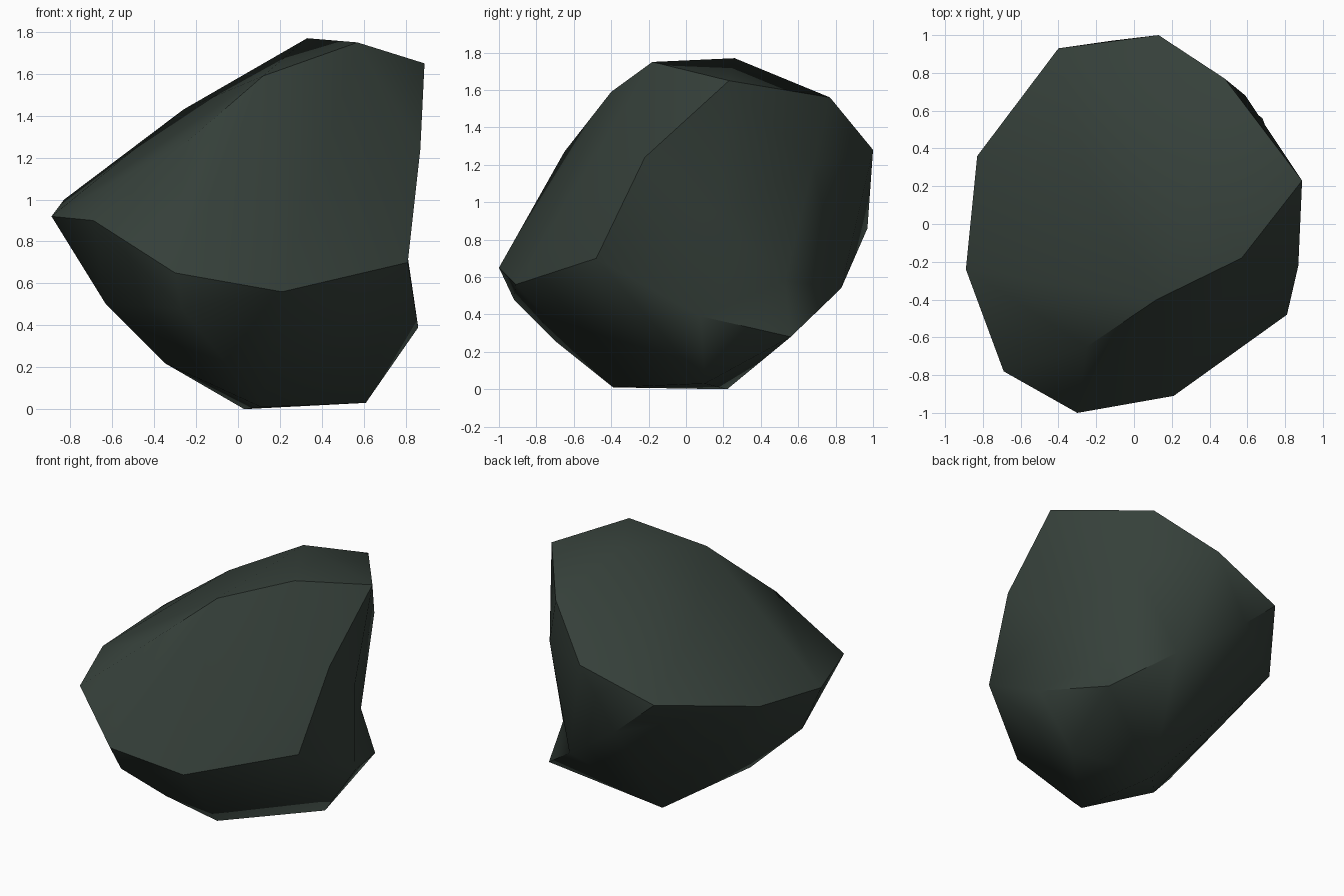
import bpy
import bmesh
from math import radians
from mathutils import Vector

default_cube = bpy.data.objects.get("Cube")
if default_cube:
    bpy.data.objects.remove(default_cube, do_unlink=True)


def make_material(name, colour):
    """One flat colour, shown both in the viewport and in a render."""
    material = bpy.data.materials.new(name)
    material.use_nodes = True
    material.diffuse_color = colour
    shader = material.node_tree.nodes["Principled BSDF"]
    shader.inputs["Base Color"].default_value = colour
    shader.inputs["Roughness"].default_value = 0.9
    return material


# Corners of the boulder, grouped by the ridge they lie on
upper_ridge = [(.57, -.18, 1.75), (.12, -.4, 1.59), (-.25, -.65, 1.27),
               (.33, .26, 1.77), (-.26, .27, 1.43)]
left_and_back_rim = [(-.69, -.78, .9), (-.89, -.24, .92), (-.83, .36, 1),
                     (-.4, .93, 1.11), (.13, 1, 1.28), (.48, .77, 1.56)]
front_rim = [(-.3, -1, .65), (.21, -.91, .56), (-.27, -.92, .48)]
underside = [(-.63, -.4, .5), (-.35, -.22, .22), (-.08, -.69, .25),
             (.11, -.39, .01), (.03, .22, 0), (.61, .1, .03), (-.12, .97, .86)]

# Corners around the hollow on the side, and the two low points inside it
hollow_rim = [(.81, -.48, .7), (.87, -.22, 1.24), (.89, .23, 1.65),
              (.59, .68, 1.2), (.33, .83, .54), (.68, .56, .28), (.86, .08, .39)]
hollow_lows = [(.78, .19, .93), (.59, .53, .58)]


def wrap_corners(bm, corners):
    """Stretch a convex skin over the corners."""
    for corner in corners:
        bm.verts.new(corner)
    result = bmesh.ops.convex_hull(bm, input=bm.verts[:])
    unused = {item for key in ("geom_interior", "geom_unused")
              for item in result[key] if isinstance(item, bmesh.types.BMVert)}
    bmesh.ops.delete(bm, geom=list(unused), context="VERTS")


def sink_hollow(bm, rim, lows):
    """Replace the skin inside the rim with faces that fall to the low points."""
    rim_points = [Vector(corner) for corner in rim]

    def on_rim(vert):
        return any((vert.co - point).length < 0.001 for point in rim_points)

    inside = [face for face in bm.faces if all(map(on_rim, face.verts))]
    inside_set = set(inside)
    border = [edge for face in inside for edge in face.edges
              if any(other not in inside_set for other in edge.link_faces)]
    bmesh.ops.delete(bm, geom=inside, context="FACES_ONLY")

    # Each border edge falls to its nearest low point
    low_verts = [bm.verts.new(low) for low in lows]
    touched = {low: set() for low in low_verts}
    for edge in border:
        start, end = edge.verts
        middle = (start.co + end.co) / 2
        low = min(low_verts, key=lambda vert: (vert.co - middle).length)
        bm.faces.new((start, end, low))
        touched[low].update((start, end))

    # Join the low points across the rim corners they share
    first, second = low_verts
    for shared in touched[first] & touched[second]:
        bm.faces.new((first, second, shared))

    loose_edges = [edge for edge in bm.edges if not edge.link_faces]
    bmesh.ops.delete(bm, geom=loose_edges, context="EDGES")
    bmesh.ops.recalc_face_normals(bm, faces=bm.faces[:])


# Boulder
bm = bmesh.new()
wrap_corners(bm, upper_ridge + left_and_back_rim + front_rim + underside + hollow_rim)
sink_hollow(bm, hollow_rim, hollow_lows)
mesh = bpy.data.meshes.new("boulder")
bm.to_mesh(mesh)
bm.free()
mesh.materials.append(make_material("dark green stone", (.036, .051, .042, 1)))
boulder = bpy.data.objects.new("boulder", mesh)
bpy.context.collection.objects.link(boulder)

# Soft shading with crisp ridges
bpy.ops.object.select_all(action="DESELECT")
boulder.select_set(True)
bpy.context.view_layer.objects.active = boulder
bpy.ops.object.shade_smooth_by_angle(angle=radians(50))
